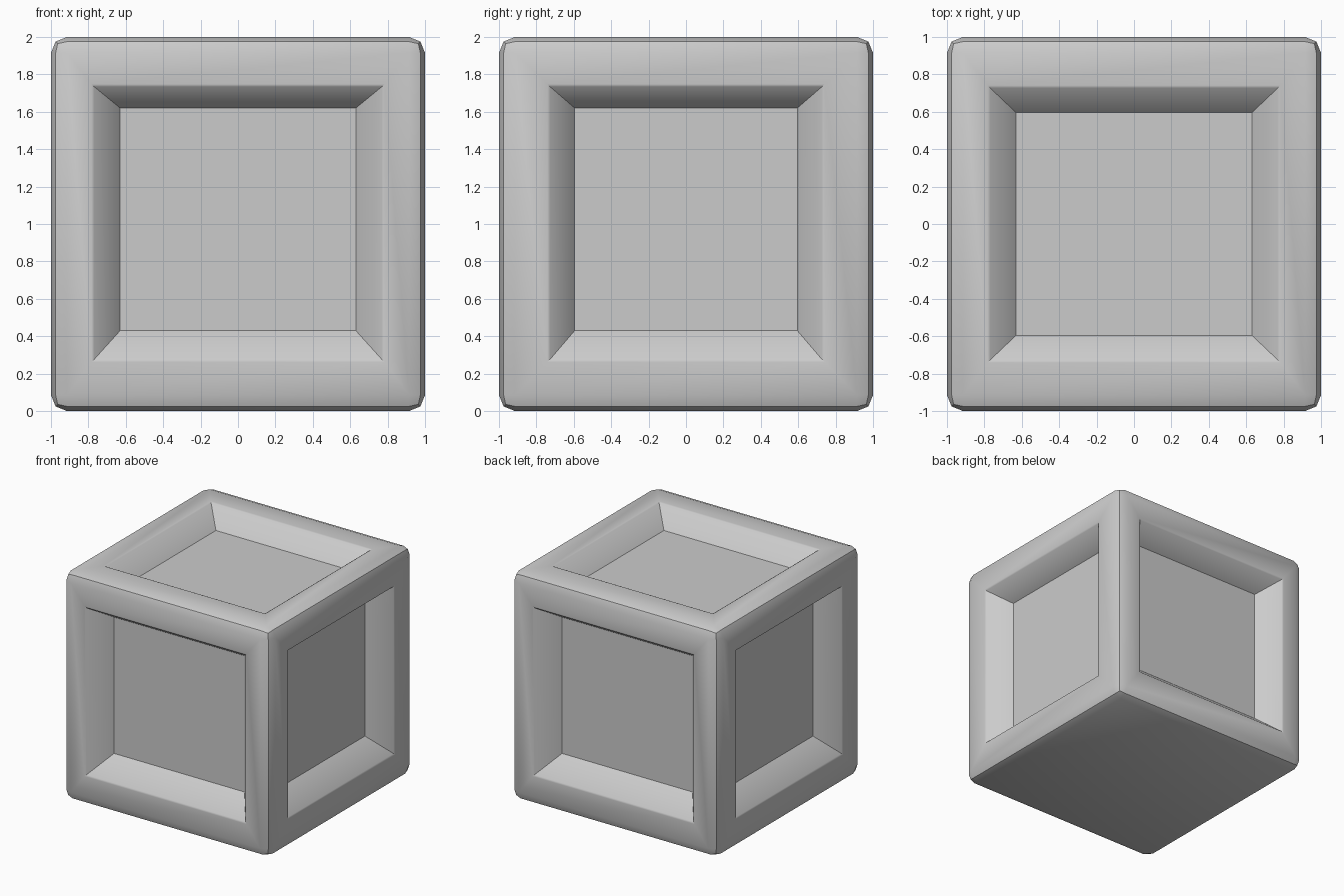
import bpy, bmesh

if "Cube" in bpy.data.objects:
    bpy.data.objects.remove(bpy.data.objects["Cube"])

# Opening and floor limits of the recesses on each axis, shared by all faces
RIM = [(-0.775, 0.775), (-0.733, 0.733), (0.27, 1.74)]
FLOOR = [(-0.63, 0.63), (-0.595, 0.595), (0.43, 1.62)]
MID = (0, 0, 1)


def set_loop(face, axis, sign, limits, grow, depth):
    """Move a face's corners to the given limits, sunk by depth."""
    for v in face.verts:
        for a in range(3):
            if a == axis:
                v.co[a] = MID[a] + sign * (1 - depth)
            else:
                lo, hi = limits[a]
                v.co[a] = hi + grow if v.co[a] > MID[a] else lo - grow


# Block with rounded edges
bm = bmesh.new()
bmesh.ops.create_cube(bm, size=2)
bmesh.ops.translate(bm, verts=bm.verts, vec=MID)
bmesh.ops.bevel(bm, geom=bm.edges[:], offset=0.085, segments=2,
                profile=0.5, affect='EDGES')
bm.normal_update()

# Sloped recess with a softened rim on every side except the bottom
panels = [f for f in bm.faces if f.calc_area() > 1 and f.normal.z > -0.5]
for f in panels:
    n = f.normal.copy()
    axis = max(range(3), key=lambda a: abs(n[a]))
    sign = 1 if n[axis] > 0 else -1
    depth = 0.16 if axis == 2 else 0.19
    for limits, grow, d in ((RIM, 0.008, 0), (RIM, -0.006, 0.007), (FLOOR, 0, depth)):
        bmesh.ops.inset_individual(bm, faces=[f], thickness=0.02)
        set_loop(f, axis, sign, limits, grow, d)

bmesh.ops.recalc_face_normals(bm, faces=bm.faces)
mesh = bpy.data.meshes.new("panelled_block")
bm.to_mesh(mesh)
bm.free()
block = bpy.data.objects.new("panelled_block", mesh)
bpy.context.collection.objects.link(block)
bpy.context.view_layer.objects.active = block
block.select_set(True)
bpy.ops.object.shade_smooth_by_angle(angle=0.56)
